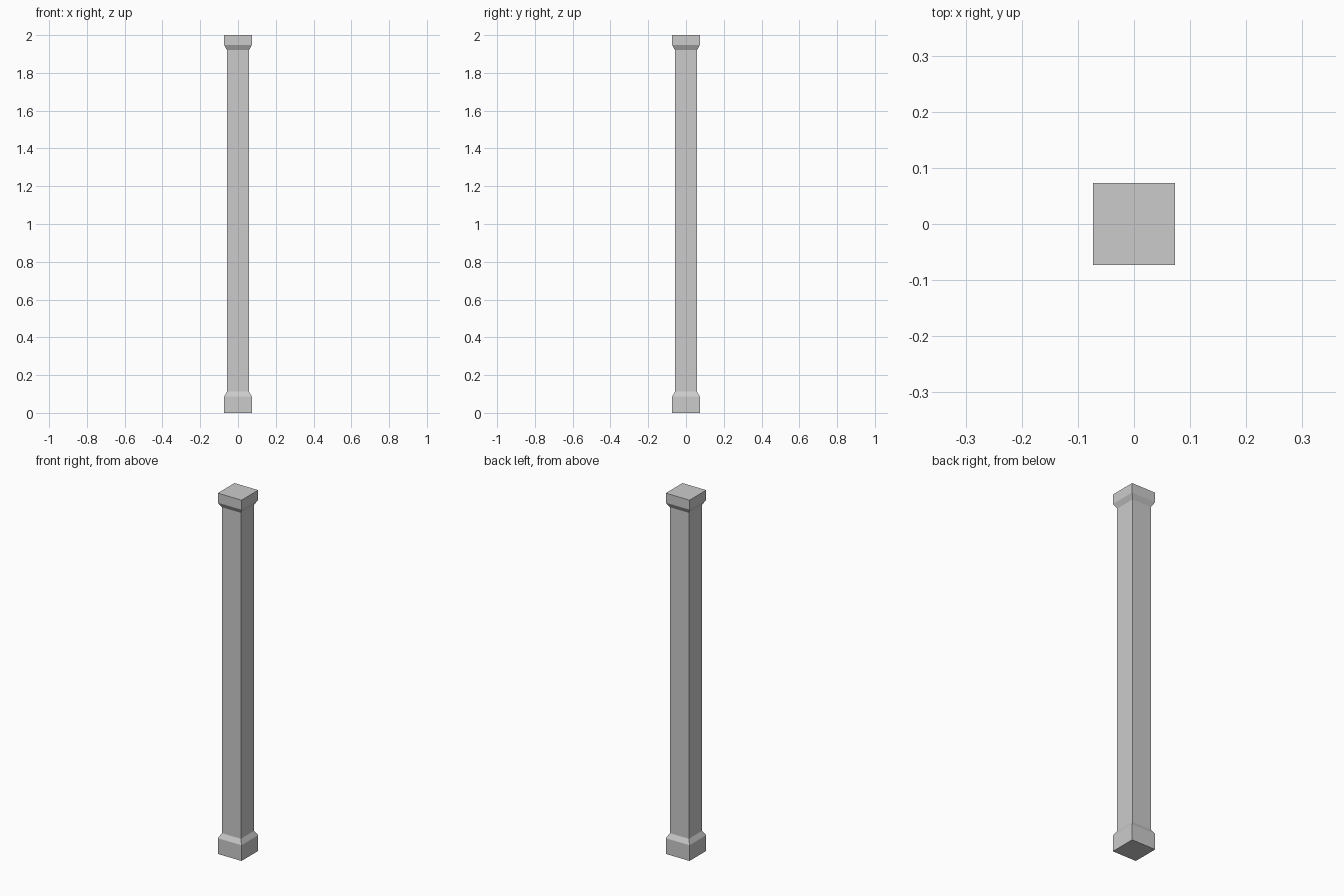
import bpy
import bmesh

if "Cube" in bpy.data.objects:
    bpy.data.objects.remove(bpy.data.objects["Cube"])


def square_loft(name, sections):
    """Stack square sections (half width, z) into one closed solid."""
    bm = bmesh.new()
    rings = [[bm.verts.new((sx * h, sy * h, z))
              for sx, sy in ((-1, -1), (1, -1), (1, 1), (-1, 1))]
             for h, z in sections]
    for low, high in zip(rings, rings[1:]):
        for i in range(4):
            j = (i + 1) % 4
            bm.faces.new((low[i], low[j], high[j], high[i]))
    bm.faces.new(rings[0][::-1])
    bm.faces.new(rings[-1])
    mesh = bpy.data.meshes.new(name)
    bm.to_mesh(mesh)
    bm.free()
    obj = bpy.data.objects.new(name, mesh)
    bpy.context.collection.objects.link(obj)
    return obj


WIDE, SHAFT = 0.073, 0.058

# Post: plinth with sloped shoulder, plain shaft, flared cap
square_loft("square_post", [
    (WIDE, 0.0), (WIDE, 0.087),
    (SHAFT, 0.113), (SHAFT, 1.92),
    (WIDE, 1.947), (WIDE, 2.0),
])
